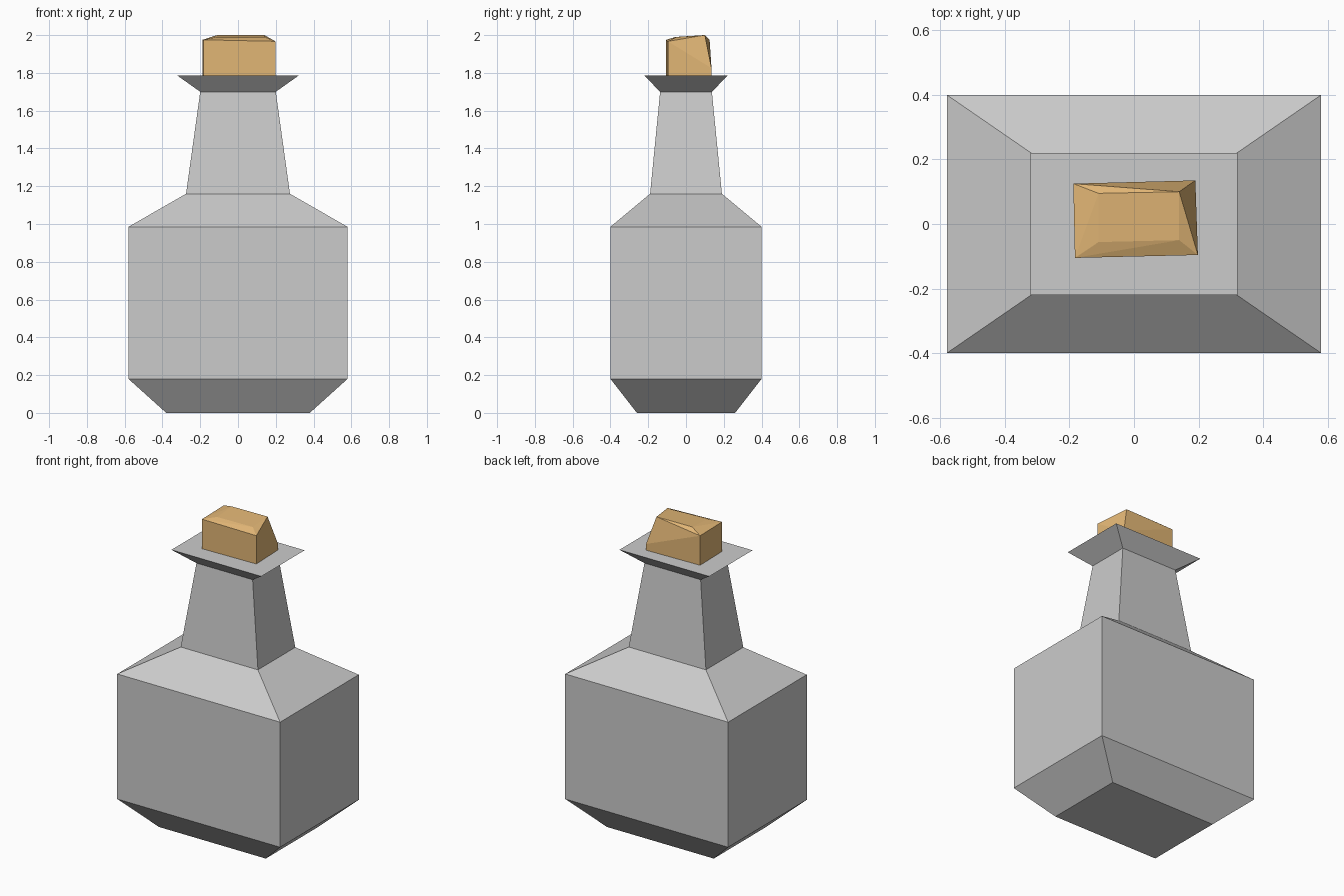
import bpy, bmesh

if "Cube" in bpy.data.objects:
    bpy.data.objects.remove(bpy.data.objects["Cube"])


def make_object(name, bm, color=None):
    bmesh.ops.recalc_face_normals(bm, faces=bm.faces)
    mesh = bpy.data.meshes.new(name)
    bm.to_mesh(mesh)
    bm.free()
    obj = bpy.data.objects.new(name, mesh)
    bpy.context.collection.objects.link(obj)
    if color:
        mat = bpy.data.materials.new(name + "_material")
        mat.diffuse_color = color
        mat.use_nodes = True
        mat.node_tree.nodes["Principled BSDF"].inputs["Base Color"].default_value = mat.diffuse_color
        mesh.materials.append(mat)
    return obj


# Bottle: rectangular sections (half width, half depth, height), bottom to lip
sections = [
    (0.38, 0.26, 0.0),
    (0.58, 0.40, 0.18),
    (0.58, 0.40, 0.985),
    (0.275, 0.19, 1.16),
    (0.20, 0.137, 1.70),
    (0.32, 0.22, 1.785),
]
bm = bmesh.new()
rings = [[bm.verts.new((sx * w, sy * d, z))
          for sx, sy in ((-1, -1), (1, -1), (1, 1), (-1, 1))]
         for w, d, z in sections]
for low, high in zip(rings, rings[1:]):
    for i in range(4):
        j = (i + 1) % 4
        bm.faces.new((low[i], low[j], high[j], high[i]))
bm.faces.new(rings[0])
bm.faces.new(rings[-1])
make_object("bottle", bm)

# Cork: slightly turned block, bevelled on top, with one chipped back corner
corners = [(-0.183, -0.105), (0.198, -0.096), (0.19, 0.135), (-0.188, 0.125)]
shoulder_z = [1.975, 1.967, 1.825, 1.975]
top = [(-0.11, -0.056, 1.99), (0.14, -0.05, 1.99),
       (0.14, 0.10, 2.0), (-0.11, 0.095, 2.0)]
points = [(x, y, 1.775) for x, y in corners]
points += [(x, y, z) for (x, y), z in zip(corners, shoulder_z)]
points += top
bm = bmesh.new()
for p in points:
    bm.verts.new(p)
bmesh.ops.convex_hull(bm, input=bm.verts[:])
make_object("cork", bm, (0.76, 0.47, 0.18, 1.0))
